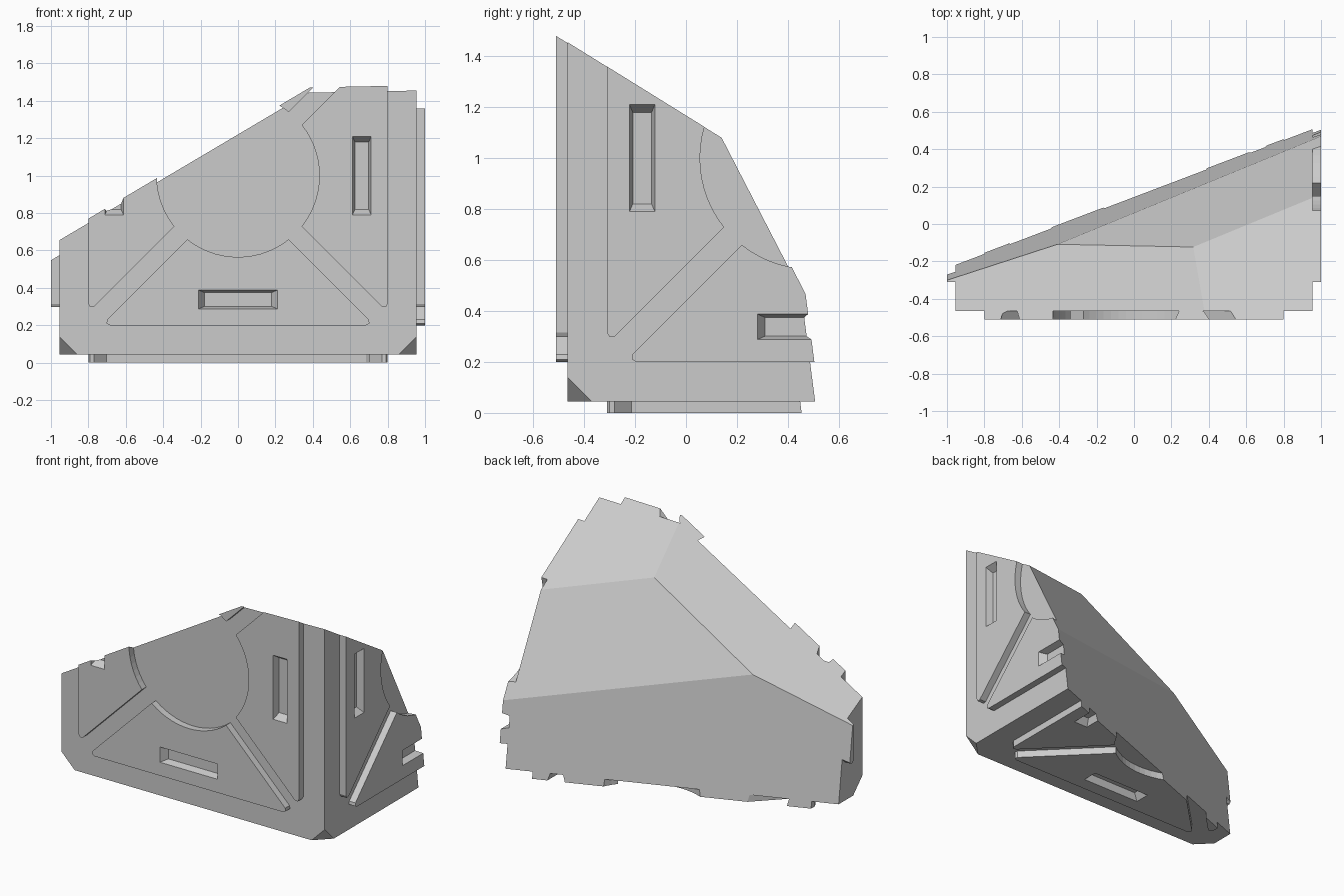
import bpy, bmesh
from math import sin, cos, radians
from itertools import product
from mathutils import Vector, Matrix

if "Cube" in bpy.data.objects:
    bpy.data.objects.remove(bpy.data.objects["Cube"])

CENTRE = Vector((0, 0.49, 1))   # centre of the whole crate the fragment came from
HALF, TOP = 0.955, 1.0          # body surface and raised panel surface
SINK = 0.015                    # panel overlap into the body


def cut(bm, co, no):
    """Slice away everything on the normal side and cap the opening."""
    bmesh.ops.bisect_plane(bm, geom=bm.verts[:] + bm.edges[:] + bm.faces[:], dist=1e-5,
                           plane_co=co, plane_no=Vector(no).normalized(), clear_outer=True)
    bmesh.ops.holes_fill(bm, edges=[e for e in bm.edges if e.is_boundary], sides=0)


def make_object(name, bm):
    bmesh.ops.recalc_face_normals(bm, faces=bm.faces)
    mesh = bpy.data.meshes.new(name)
    bm.to_mesh(mesh)
    bm.free()
    ob = bpy.data.objects.new(name, mesh)
    bpy.context.collection.objects.link(ob)
    return ob


def add_loop(bm, pts, z):
    vs = [bm.verts.new((x, y, z)) for x, y in pts]
    es = [bm.edges.new((vs[i], vs[i - 1])) for i in range(len(vs))]
    return vs, es


def add_panel(bm, matrix):
    """Trapezoid plate with a round bite and a tapered slot."""
    arc = [(0.435 * cos(radians(a)), 0.435 * sin(radians(a)))
           for a in [38.45 - 76.9 * i / 14 for i in range(15)]]
    rim = [(0.8, 0.685), (0.79, 0.703), (0.77, 0.70)]
    outline = rim + arc + [(x, -y) for x, y in reversed(rim)]
    slot = [(0.612, -0.21), (0.712, -0.21), (0.712, 0.21), (0.612, 0.21)]
    depth = TOP - HALF + SINK
    k = depth / (TOP - HALF)
    floor = [(x + k * (0.013 if x < 0.65 else -0.013), y + k * (0.03 if y < 0 else -0.03))
             for x, y in slot]
    loops = [(add_loop(bm, outline, TOP), add_loop(bm, outline, TOP - depth)),
             (add_loop(bm, slot, TOP), add_loop(bm, floor, TOP - depth))]
    for level in (0, 1):
        bmesh.ops.triangle_fill(bm, use_beauty=True,
                                edges=loops[0][level][1] + loops[1][level][1])
    for (upper, _), (lower, _) in loops:
        for i in range(len(upper)):
            bm.faces.new((upper[i - 1], upper[i], lower[i], lower[i - 1]))
    verts = [v for pair in loops for vs, _ in pair for v in vs]
    bmesh.ops.transform(bm, matrix=matrix, verts=verts)


# body: cube with clipped corners
bm = bmesh.new()
bmesh.ops.create_cube(bm, size=2 * HALF)
for s in product((-1, 1), repeat=3):
    n = Vector(s)
    cut(bm, n * (HALF - 0.095 / 3), n)
bmesh.ops.translate(bm, vec=CENTRE, verts=bm.verts)
body = make_object("crate_body", bm)

# raised panels: four per face on the front, right, left and bottom
bm = bmesh.new()
for angle, axis in ((90, 'X'), (90, 'Y'), (-90, 'Y'), (180, 'X')):
    for q in range(4):
        add_panel(bm, Matrix.Translation(CENTRE) @ Matrix.Rotation(radians(angle), 4, axis)
                  @ Matrix.Rotation(radians(90 * q), 4, 'Z'))
panels = make_object("raised_panels", bm)

# fuse the panels with the body
mod = body.modifiers.new("fuse", 'BOOLEAN')
mod.operation, mod.solver, mod.object = 'UNION', 'EXACT', panels
fused = body.evaluated_get(bpy.context.evaluated_depsgraph_get())
bm = bmesh.new()
bm.from_mesh(fused.to_mesh())

# break planes: left slope, top slope, middle slope, steep back
for co, no in (((-0.955, -0.465, 0.655), (-0.592, 0.52, 1)),
               ((0.955, -0.465, 1.455), (-0.02, 0.62, 1)),
               ((0.31, -0.125, 1.23), (-0.5636, 1.938, 1)),
               ((0.955, 0.507, 0.045), (-0.38, 1, 0.13))):
    cut(bm, co, no)
bmesh.ops.dissolve_limit(bm, angle_limit=radians(0.5), verts=bm.verts, edges=bm.edges)
make_object("crate_fragment", bm)
bpy.data.objects.remove(body)
bpy.data.objects.remove(panels)
